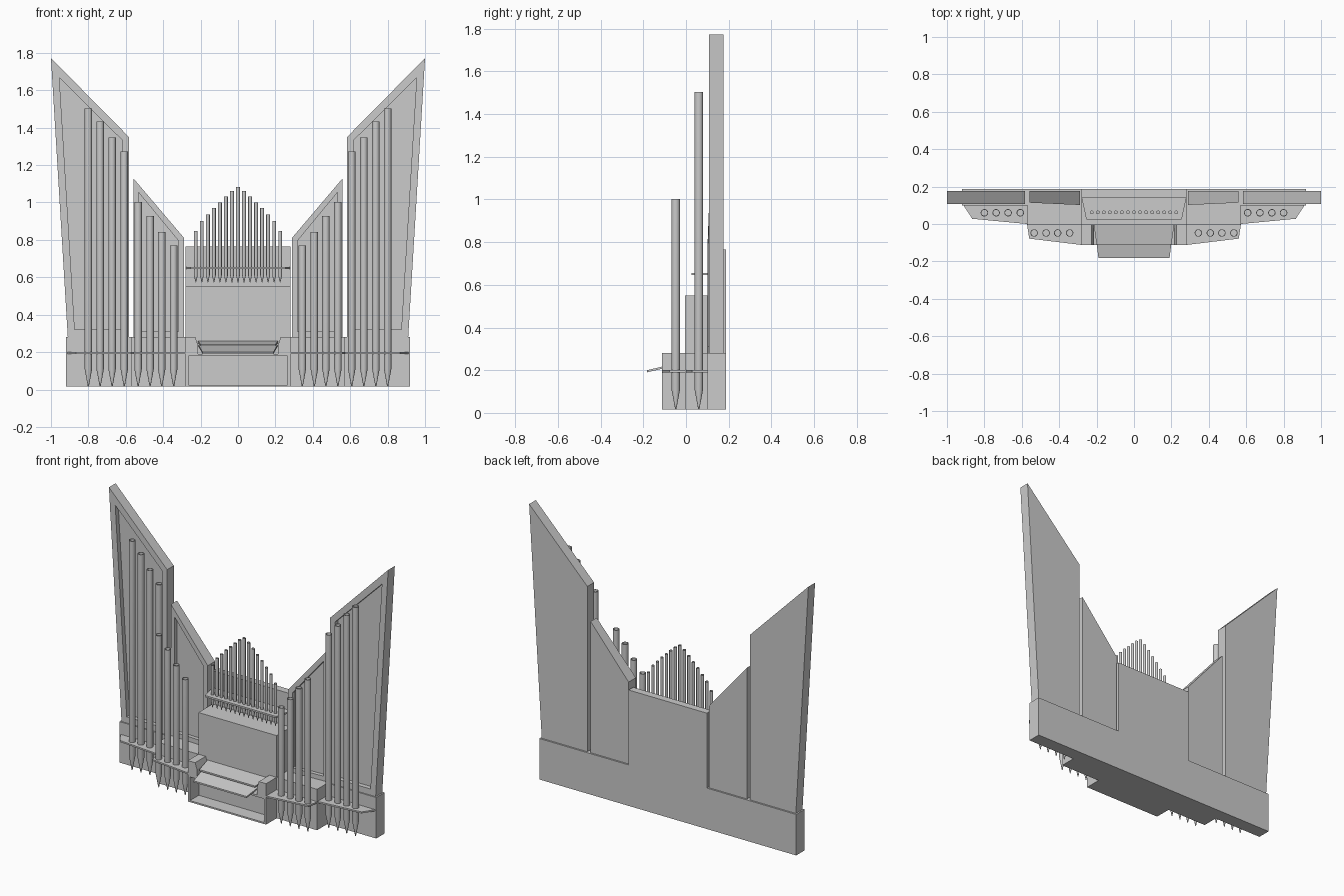
import bpy, bmesh, math

if "Cube" in bpy.data.objects:
    bpy.data.objects.remove(bpy.data.objects["Cube"])


def finish(name, bm):
    bmesh.ops.recalc_face_normals(bm, faces=bm.faces)
    me = bpy.data.meshes.new(name)
    bm.to_mesh(me)
    bm.free()
    ob = bpy.data.objects.new(name, me)
    bpy.context.collection.objects.link(ob)
    return ob


def skin(name, loops):
    """Join equal-length point loops and cap both ends."""
    bm = bmesh.new()
    rings = [[bm.verts.new(p) for p in loop] for loop in loops]
    n = len(rings[0])
    for a, b in zip(rings, rings[1:]):
        for i in range(n):
            j = (i + 1) % n
            bm.faces.new((a[i], a[j], b[j], b[i]))
    bm.faces.new(rings[0])
    bm.faces.new(rings[-1])
    return finish(name, bm)


def box(name, x0, x1, y0, y1, z0, z1):
    pts = [(x0, y0), (x1, y0), (x1, y1), (x0, y1)]
    return skin(name, [[(x, y, z) for x, y in pts] for z in (z0, z1)])


def plate(name, outline, z0, z1, s=1):
    return skin(name, [[(s * x, y, z) for x, y in outline] for z in (z0, z1)])


def panel(name, outer, inner, front, back, depth, s=1, slope=0):
    """Upright slab with a sunken field; slope tilts the front along x."""
    x0 = outer[0][0]

    def yf(x):
        return front + slope * (x - x0)
    return skin(name, [
        [(s * x, back, z) for x, z in outer],
        [(s * x, yf(x), z) for x, z in outer],
        [(s * x, yf(x), z) for x, z in inner],
        [(s * x, yf(x) + depth, z) for x, z in inner]])


def pipe(name, x, y, tip, foot, top, r, sides=16):
    loops = []
    for z, rad in ((tip, r * 0.12), (foot, r), (top, r), (top, r * 0.8),
                   (top - 2 * r, r * 0.8)):
        loops.append([(x + rad * math.cos(2 * math.pi * i / sides),
                       y + rad * math.sin(2 * math.pi * i / sides), z)
                      for i in range(sides)])
    ob = skin(name, loops)
    bpy.ops.object.select_all(action='DESELECT')
    ob.select_set(True)
    bpy.context.view_layer.objects.active = ob
    bpy.ops.object.shade_smooth_by_angle(angle=math.radians(35))


# Stepped base
step = [(-0.92, 0.187), (-0.92, 0.10), (-0.57, 0.10), (-0.57, -0.005),
        (0.57, -0.005), (0.57, 0.10), (0.92, 0.10), (0.92, 0.187)]
plate("base", step, 0.015, 0.28)

# Centre case
box("centre_case", -0.28, 0.28, -0.005, 0.14, 0.28, 0.55)
box("centre_back", -0.28, 0.28, 0.14, 0.187, 0.28, 0.765)
plate("centre_pipe_shelf", [(-0.28, 0.14), (-0.255, 0.025),
                            (0.255, 0.025), (0.28, 0.14)], 0.645, 0.656)

# Console with open pedal recess
panel("console", [(-0.28, 0.015), (0.28, 0.015), (0.28, 0.19), (-0.28, 0.19)],
      [(-0.265, 0.025), (0.265, 0.025), (0.265, 0.178), (-0.265, 0.178)],
      -0.113, -0.005, 0.09)

# Keyboards: two sloping slabs
for name, y0, y1, zb, zf, w0, w1 in (
        ("lower_keyboard", -0.02, -0.183, 0.228, 0.19, 0.21, 0.19),
        ("upper_keyboard", -0.005, -0.11, 0.25, 0.232, 0.215, 0.20)):
    skin(name, [[(-w0, y0, zb + t), (w0, y0, zb + t),
                 (w1, y1, zf + t), (-w1, y1, zf + t)] for t in (0, 0.01)])

for s, side in ((-1, "left"), (1, "right")):
    # Console cheeks
    cheek = [(0.28, 0.19), (0.28, 0.28), (0.228, 0.28), (0.215, 0.24),
             (0.215, 0.19)]
    skin(side + "_cheek", [[(s * x, y, z) for x, z in cheek]
                           for y in (-0.113, -0.005)])
    # Wing panels
    panel(side + "_outer_wing",
          [(0.91, 0.28), (1.0, 1.772), (0.583, 1.35), (0.583, 0.28)],
          [(0.873, 0.32), (0.955, 1.668), (0.618, 1.332), (0.618, 0.32)],
          0.108, 0.176, 0.03, s)
    panel(side + "_inner_wing",
          [(0.56, 0.28), (0.56, 1.13), (0.288, 0.81), (0.288, 0.28)],
          [(0.533, 0.31), (0.533, 1.055), (0.318, 0.795), (0.318, 0.31)],
          0.114, 0.176, 0.025, s, 0.045)
    # Pipe shelves
    plate(side + "_outer_shelf", [(0.915, 0.105), (0.865, 0.028),
                                  (0.57, 0.0), (0.57, 0.105)], 0.19, 0.2, s)
    plate(side + "_inner_shelf", [(0.572, 0.0), (0.56, -0.078),
                                  (0.28, -0.112), (0.28, 0.0)], 0.19, 0.2, s)
    # Large pipes
    for i, (x, top) in enumerate(((0.8, 1.503), (0.737, 1.433),
                                  (0.673, 1.347), (0.608, 1.272))):
        pipe(f"{side}_outer_pipe_{i}", s * x, 0.06, 0.015, 0.11, top, 0.02)
    for i, (x, top) in enumerate(((0.534, 1.003), (0.47, 0.928),
                                  (0.408, 0.842), (0.344, 0.77))):
        pipe(f"{side}_inner_pipe_{i}", s * x, -0.048, 0.015, 0.11, top, 0.02)

# Small centre pipes, tallest in the middle
tops = [1.083, 1.062, 1.032, 1.0, 0.97, 0.935, 0.9, 0.848]
for i in range(-7, 8):
    pipe(f"centre_pipe_{i + 7}", i * 0.0322, 0.062, 0.572, 0.61,
         tops[abs(i)], 0.01, 12)
